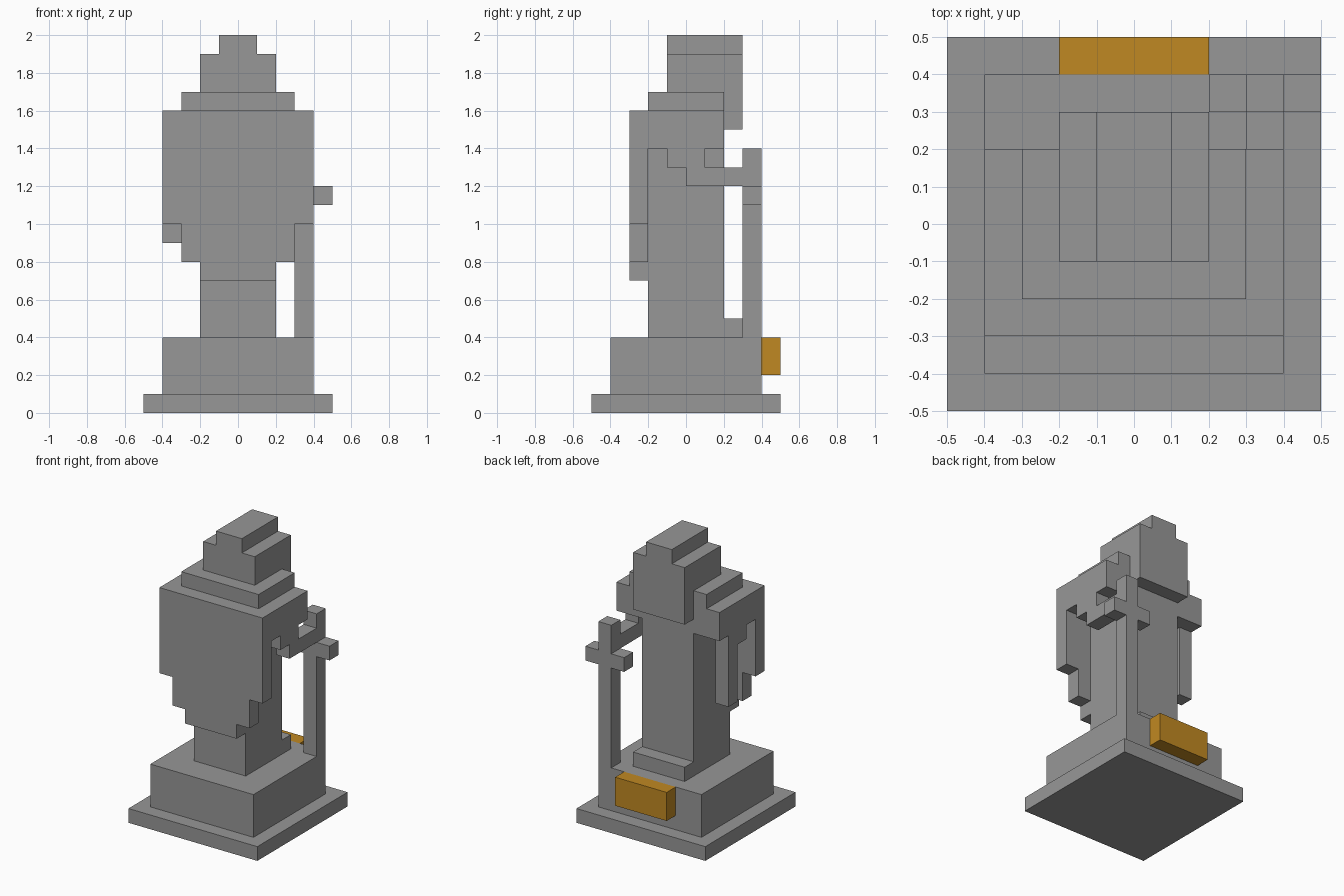
import bpy
import bmesh
from mathutils import Vector

cube = bpy.data.objects.get("Cube")
if cube:
    bpy.data.objects.remove(cube, do_unlink=True)


def make_material(name, rgb):
    mat = bpy.data.materials.new(name)
    mat.use_nodes = True
    colour = (*rgb, 1.0)
    mat.diffuse_color = colour
    mat.node_tree.nodes["Principled BSDF"].inputs["Base Color"].default_value = colour
    return mat


stone = make_material("stone_grey", (0.31, 0.31, 0.31))
gold = make_material("gold", (0.53, 0.25, 0.016))


def extrude(name, profile, axis, lo, hi, mat=stone):
    """Extrude a flat profile along x (profile is y,z) or y (profile is x,z)."""
    bm = bmesh.new()
    if axis == "x":
        points = [(lo, a, b) for a, b in profile]
        depth = Vector((hi - lo, 0, 0))
    else:
        points = [(a, lo, b) for a, b in profile]
        depth = Vector((0, hi - lo, 0))
    face = bm.faces.new([bm.verts.new(p) for p in points])
    new = bmesh.ops.extrude_face_region(bm, geom=[face], use_keep_orig=True)["geom"]
    verts = [g for g in new if isinstance(g, bmesh.types.BMVert)]
    bmesh.ops.translate(bm, verts=verts, vec=depth)
    bmesh.ops.recalc_face_normals(bm, faces=bm.faces)
    mesh = bpy.data.meshes.new(name)
    bm.to_mesh(mesh)
    bm.free()
    mesh.materials.append(mat)
    obj = bpy.data.objects.new(name, mesh)
    bpy.context.collection.objects.link(obj)
    return obj


def box(name, x, y, z, mat=stone):
    profile = [(x[0], z[0]), (x[1], z[0]), (x[1], z[1]), (x[0], z[1])]
    return extrude(name, profile, "y", y[0], y[1], mat)


def mirrored(half):
    """Complete a right-hand half outline across x = 0."""
    return half + [(-x, z) for x, z in reversed(half)]


# Pedestal
box("base_slab", (-.5, .5), (-.5, .5), (0, .1))
box("plinth", (-.4, .4), (-.4, .4), (.1, .4))
box("plaque", (-.2, .2), (.4, .5), (.2, .4), gold)

# Robed figure
box("body", (-.2, .2), (-.2, .2), (.4, 1.6))
box("feet", (-.2, .2), (.2, .3), (.4, .5))
box("collar", (-.3, .3), (-.2, .2), (1.6, 1.7))

# Stepped cape behind the shoulders
extrude("cape", mirrored([(.2, .7), (.2, .8), (.3, .8), (.3, 1.0), (.4, 1.0), (.4, 1.6)]),
        "y", -.3, -.2)

# Head with a stepped crown, and the long face in front of it
extrude("head", mirrored([(.2, 1.7), (.2, 1.9), (.1, 1.9), (.1, 2.0)]), "y", -.1, .3)
box("face", (-.2, .2), (.2, .3), (1.5, 1.7))

# Shoulders
for side, x in (("left", (.2, .4)), ("right", (-.4, -.2))):
    box(side + "_shoulder", x, (-.2, .2), (1.4, 1.6))

# One arm reaches to the staff, the other hangs down
extrude("left_arm", [(-.1, 1.4), (-.1, 1.3), (0, 1.3), (0, 1.2), (.3, 1.2),
                     (.3, 1.3), (.1, 1.3), (.1, 1.4)], "x", .3, .4)
extrude("right_arm", [(-.1, 1.4), (-.1, 1.3), (0, 1.3), (0, .9), (.1, .9), (.1, 1.4)],
        "x", -.4, -.3)

# Cross-shaped staff standing on the plinth
extrude("staff", [(.3, .4), (.4, .4), (.4, 1.1), (.5, 1.1), (.5, 1.2), (.4, 1.2),
                  (.4, 1.4), (.3, 1.4), (.3, 1.2), (.2, 1.2), (.2, 1.1), (.3, 1.1)],
        "y", .3, .4)
